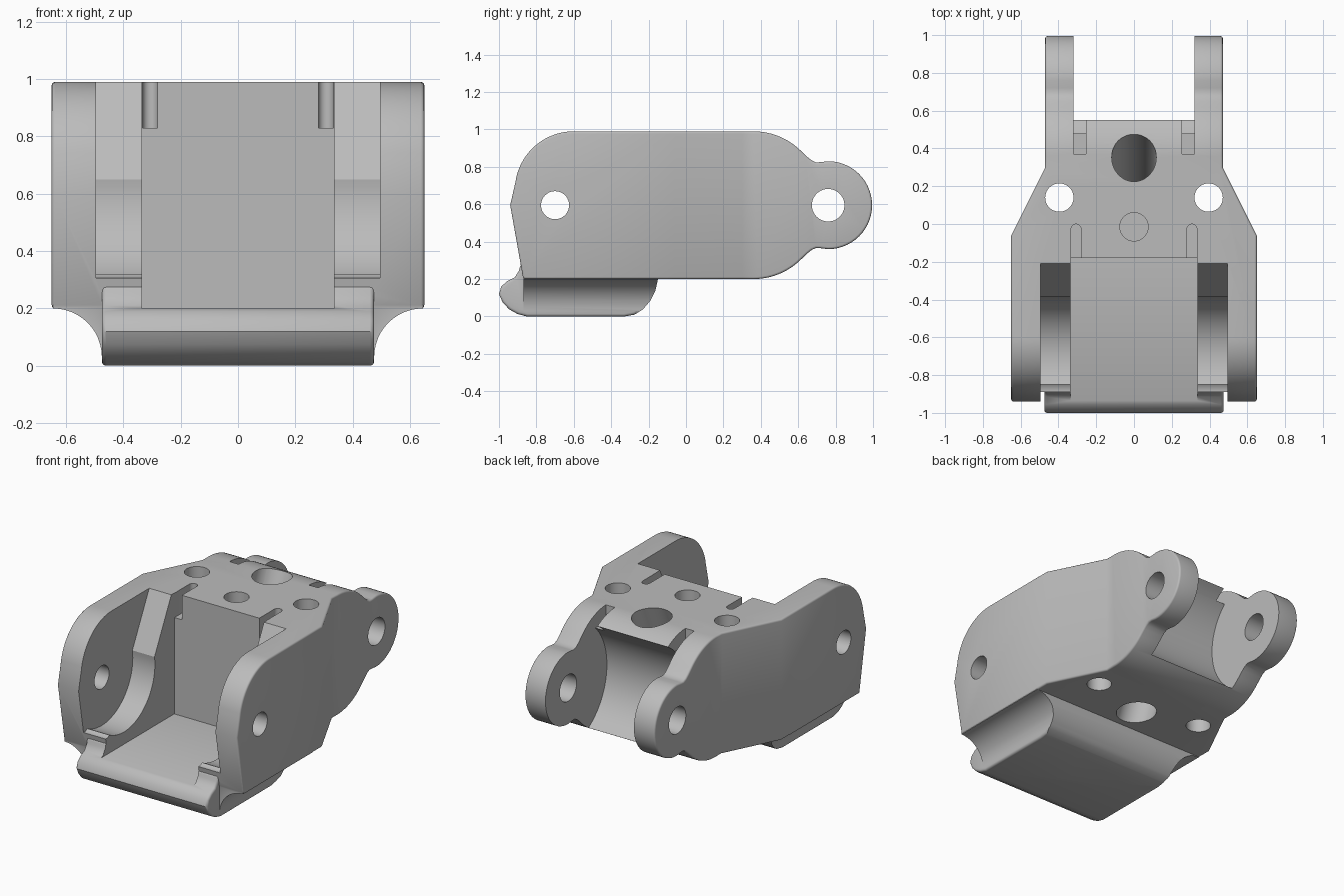
import bpy, bmesh
from math import sin, cos, radians

if "Cube" in bpy.data.objects:
    bpy.data.objects.remove(bpy.data.objects["Cube"])

grey = bpy.data.materials.new("plain_grey")
grey.use_nodes = True
GREY = (0.5, 0.5, 0.5, 1)
grey.diffuse_color = GREY
grey.node_tree.nodes["Principled BSDF"].inputs["Base Color"].default_value = GREY


def arc(cx, cy, r, a0, a1, n=16):
    angles = [radians(a0 + (a1 - a0) * i / n) for i in range(n + 1)]
    return [(cx + r * cos(a), cy + r * sin(a)) for a in angles]


def circle(cx, cy, r):
    return arc(cx, cy, r, 0, 360, 48)[:-1]


def mirrored(half):
    """Close a right-hand outline with its mirror image."""
    return half + [(-x, y) for x, y in reversed(half)]


def prism(name, outline, axis, a, b, shift=0):
    """Extrude an outline along an axis; shift slants the far end."""
    place = {"x": lambda u, v, d: (d, u, v),
             "y": lambda u, v, d: (u, d, v),
             "z": lambda u, v, d: (u, v, d)}[axis]
    bm = bmesh.new()
    low = [bm.verts.new(place(u, v, a)) for u, v in outline]
    high = [bm.verts.new(place(u, v + shift, b)) for u, v in outline]
    bm.faces.new(low)
    bm.faces.new(high)
    for i in range(len(low)):
        j = (i + 1) % len(low)
        bm.faces.new((low[i], low[j], high[j], high[i]))
    bmesh.ops.recalc_face_normals(bm, faces=bm.faces)
    mesh = bpy.data.meshes.new(name)
    bm.to_mesh(mesh)
    bm.free()
    mesh.materials.append(grey)
    obj = bpy.data.objects.new(name, mesh)
    bpy.context.collection.objects.link(obj)
    return obj


def apply(obj, mod):
    bpy.context.view_layer.objects.active = obj
    bpy.ops.object.modifier_apply(modifier=mod.name)


def combine(obj, other, operation):
    mod = obj.modifiers.new("combine", "BOOLEAN")
    mod.operation = operation
    mod.solver = "EXACT"
    mod.object = other
    apply(obj, mod)
    bpy.data.objects.remove(other)


def soften(obj, width, limit):
    mod = obj.modifiers.new("soften", "BEVEL")
    mod.width = width
    mod.segments = 3
    mod.limit_method = "ANGLE"
    mod.angle_limit = radians(limit)
    apply(obj, mod)


def rect(x0, x1, y0, y1):
    return [(x0, y0), (x1, y0), (x1, y1), (x0, y1)]


# Bracket body: side profile crossed with the tapered plan
MID = 0.595
lower = arc(0.36, 0.5625, 0.3625, -90, -45, 12)
lower += [(0.65, 0.338), (0.672, 0.356), (0.695, 0.366), (0.72, 0.365)]
upper = [(y, 2 * MID - z) for y, z in reversed(lower)]
side = [(-0.87, 0.2)] + lower + arc(0.76, MID, 0.235, -90, 90, 28) + upper
side += arc(-0.6, 0.675, 0.315, 90, 172, 18) + [(-0.94, MID)]
body = prism("bracket_body", side, "x", -0.8, 0.8)
plan = mirrored([(0.65, -1.1), (0.65, -0.06), (0.47, 0.3), (0.47, 1.1)])
combine(body, prism("plan", plan, "z", -0.2, 1.3), "INTERSECT")
soften(body, 0.012, 50)

# Foot pad with a rounded nose and flared sides
foot = [(-0.33, 0), (-0.85, 0), (-0.9, 0.013), (-0.945, 0.038), (-0.98, 0.075),
        (-1, 0.12), (-0.988, 0.16), (-0.955, 0.19), (-0.915, 0.21),
        (-0.893, 0.245), (-0.885, 0.28), (-0.8, 0.28), (-0.8, 0.25), (-0.15, 0.25),
        (-0.15, 0.2), (-0.163, 0.14), (-0.19, 0.085), (-0.23, 0.038), (-0.275, 0.01)]
pad = prism("foot_pad", foot, "x", -0.475, 0.475)
soften(pad, 0.03, 60)
flare = prism("foot_flare", foot, "x", -0.7, 0.7)
section = [(0.44, 0), (0.463, 0.01)] + arc(0.645, 0.03, 0.17, 180, 90, 12) + [(0.645, 0.24)]
combine(flare, prism("section", mirrored(section), "y", -0.87, -0.1), "INTERSECT")
combine(body, flare, "UNION")
combine(body, pad, "UNION")

# Front pocket, and the round gap between the rear ears
combine(body, prism("pocket", rect(-0.335, 0.335, -1.2, -0.18), "z", 0.2, 1.3), "DIFFERENCE")
combine(body, prism("ear_gap", arc(0.76, MID, 0.4, 0, 360, 80)[:-1], "x", -0.32, 0.32), "DIFFERENCE")

# Hinge recesses, slots, rear notches and screw holes on both sides
recess = arc(-0.7, 0.6, 0.32, 242, 369, 28)
recess += [(-0.21, 0.99), (-0.15, 1.1), (-1.2, 1.1), (-1.2, 0.306), (-0.87, 0.306)]
for s in (-1, 1):
    combine(body, prism("recess", recess, "x", s * 0.3, s * 0.495), "DIFFERENCE")
    slot = [(s * 0.28, -0.3)] + arc(s * 0.3065, -0.027, 0.0265, 90 + s * 90, 90 - s * 90, 10)
    slot += [(s * 0.333, -0.3)]
    combine(body, prism("slot", slot, "z", 0.83, 1.2), "DIFFERENCE")
    notch = rect(s * 0.255, s * 0.32, 0.37, 0.7)
    combine(body, prism("notch", notch, "z", 0.88, 1.2), "DIFFERENCE")
    combine(body, prism("screw_hole", circle(s * 0.395, 0.14, 0.075), "z", -0.1, 1.2), "DIFFERENCE")

# Hinge holes, blind hole and slanted cable hole
combine(body, prism("front_hinge_hole", circle(-0.7, 0.595, 0.075), "x", -1, 1), "DIFFERENCE")
combine(body, prism("ear_hole", circle(0.76, MID, 0.087), "x", -1, 1), "DIFFERENCE")
combine(body, prism("blind_hole", circle(0, -0.015, 0.075), "z", 0.85, 1.2), "DIFFERENCE")
cable = [(x * 0.118, -0.02 + y * 0.129) for x, y in circle(0, 0, 1)]
combine(body, prism("cable_hole", cable, "z", 0.1, 1.1, 0.42), "DIFFERENCE")

# Smooth curved faces, keep crisp edges
bpy.ops.object.select_all(action="DESELECT")
body.select_set(True)
bpy.context.view_layer.objects.active = body
bpy.ops.object.shade_smooth_by_angle(angle=radians(32))
